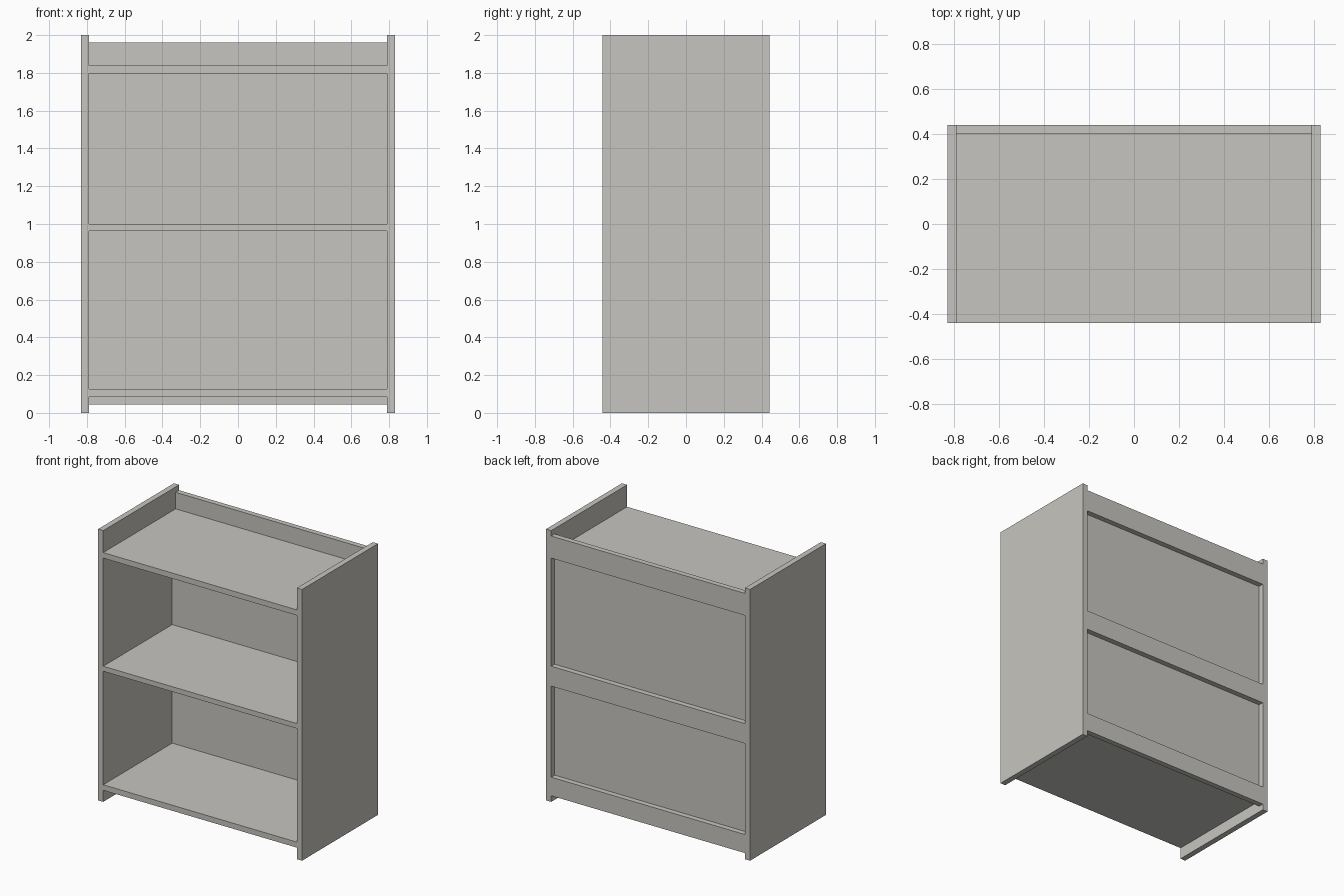
import bpy, bmesh
from mathutils import Matrix, Vector

if "Cube" in bpy.data.objects:
    bpy.data.objects.remove(bpy.data.objects["Cube"])

grey = bpy.data.materials.new("warm_grey")
grey.diffuse_color = (0.57, 0.56, 0.525, 1)
grey.use_nodes = True
grey.node_tree.nodes["Principled BSDF"].inputs["Base Color"].default_value = grey.diffuse_color


def box(name, x, y, z):
    """Box spanning the given (min, max) ranges."""
    lo, hi = Vector((x[0], y[0], z[0])), Vector((x[1], y[1], z[1]))
    bm = bmesh.new()
    bmesh.ops.create_cube(bm, size=1, matrix=Matrix.Translation((lo + hi) / 2)
                          @ Matrix.Diagonal((*(hi - lo), 1)))
    mesh = bpy.data.meshes.new(name)
    bm.to_mesh(mesh)
    bm.free()
    mesh.materials.append(grey)
    obj = bpy.data.objects.new(name, mesh)
    bpy.context.collection.objects.link(obj)
    return obj


W, IN, D = 0.832, 0.79, 0.442   # outer half width, inner half width, half depth
RAIL, PANEL = 0.402, 0.362      # front faces of back rails and back panels
inner = (-IN, IN)

# Upright sides
box("side_left", (-W, -IN), (-D, D), (0, 2))
box("side_right", (IN, W), (-D, D), (0, 2))

# Shelves, full depth
shelves = {"bottom": (0.085, 0.126), "middle": (0.963, 1.0), "top": (1.797, 1.838)}
for name, z in shelves.items():
    box(name + "_shelf", inner, (-D, D), z)

# Back rails, butting against the shelves
rails = {"top_rail": (1.838, 1.96), "middle_rail": (0.853, 0.963),
         "bottom_rail_upper": (0.126, 0.182), "bottom_rail_lower": (0.045, 0.085)}
for name, z in rails.items():
    box(name, inner, (RAIL, D), z)

# Back panels, recessed in front of the rails
box("upper_back_panel", inner, (PANEL, RAIL), (1.0, 1.797))
box("lower_back_panel", inner, (PANEL, RAIL), (0.126, 0.963))
